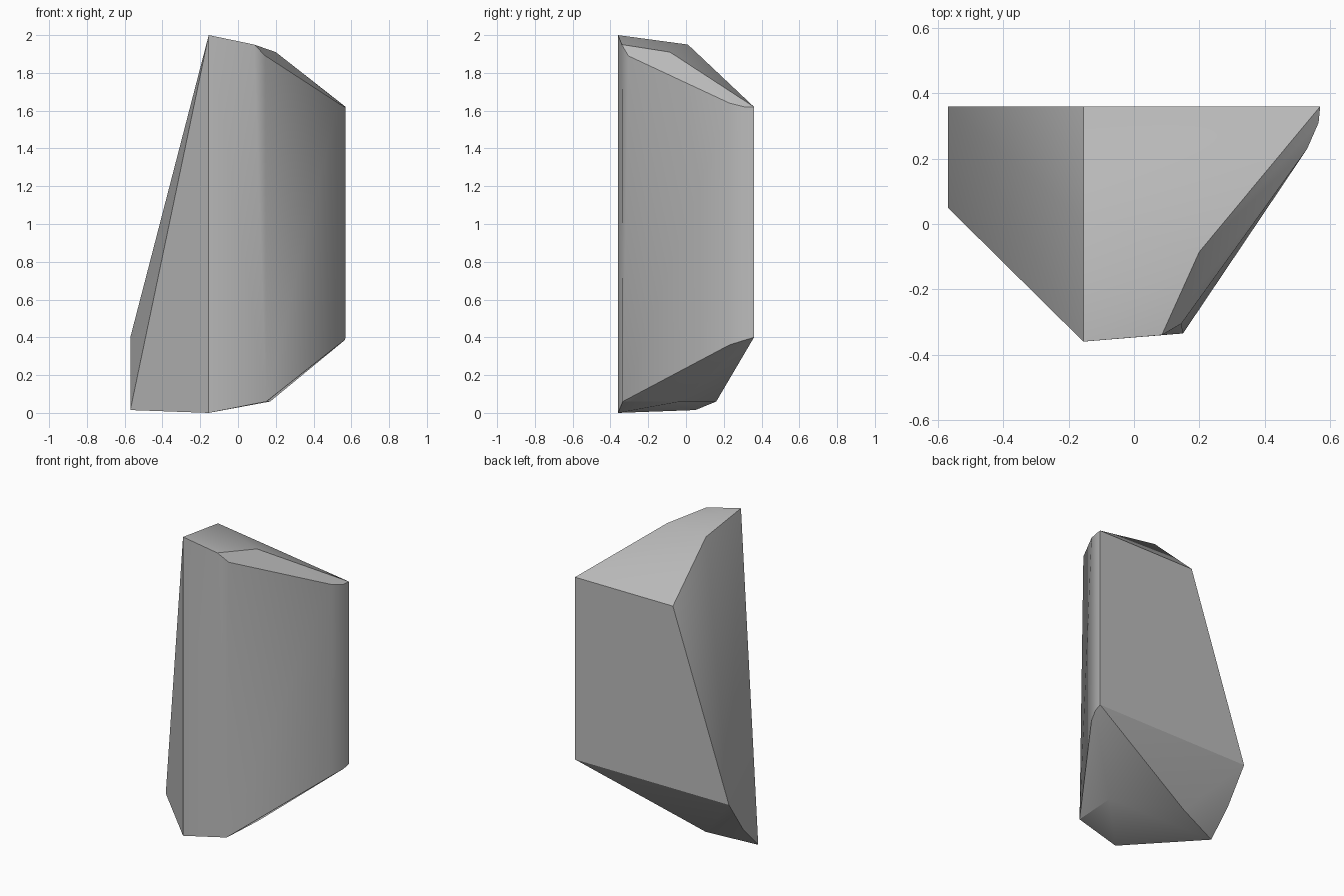
import bpy
import bmesh

default = bpy.data.objects.get("Cube")
if default:
    bpy.data.objects.remove(default, do_unlink=True)

# Single stone colour
stone = bpy.data.materials.new("stone grey")
stone.use_nodes = True
colour = (0.5, 0.5, 0.5, 1)
stone.diffuse_color = colour
bsdf = stone.node_tree.nodes["Principled BSDF"]
bsdf.inputs["Base Color"].default_value = colour
bsdf.inputs["Roughness"].default_value = 0.9

# Key corners of the chipped stone
ridge = [(-0.155, -0.36, 2.0), (-0.155, 0.01, 1.95), (-0.155, 0.36, 1.62)]
crown = [(0.085, -0.34, 1.95), (0.145, -0.305, 1.89), (0.2, -0.085, 1.91)]
right_edge_top = [(0.57, 0.36, 1.62), (0.565, 0.31, 1.62), (0.53, 0.23, 1.64)]
right_edge_base = [(0.57, 0.36, 0.4), (0.565, 0.31, 0.385), (0.53, 0.23, 0.36)]
left_edge = [(-0.57, 0.36, 0.4), (-0.57, 0.21, 0.18), (-0.57, 0.05, 0.015)]
foot = [(-0.155, -0.36, 0.0), (0.15, -0.335, 0.06),
        (0.17, -0.03, 0.06), (-0.26, 0.16, 0.06)]

# Wrap the corners into one solid faceted block
bm = bmesh.new()
for group in (ridge, crown, right_edge_top, right_edge_base, left_edge, foot):
    for corner in group:
        bm.verts.new(corner)
bmesh.ops.convex_hull(bm, input=bm.verts)
bmesh.ops.dissolve_limit(bm, angle_limit=0.01, verts=bm.verts, edges=bm.edges)
bmesh.ops.recalc_face_normals(bm, faces=bm.faces)

mesh = bpy.data.meshes.new("rock")
bm.to_mesh(mesh)
bm.free()
mesh.materials.append(stone)
rock = bpy.data.objects.new("rock", mesh)
bpy.context.collection.objects.link(rock)

# Soften shallow facets, keep the strong ridges crisp
bpy.ops.object.select_all(action='DESELECT')
rock.select_set(True)
bpy.context.view_layer.objects.active = rock
bpy.ops.object.shade_smooth_by_angle(angle=0.52)
